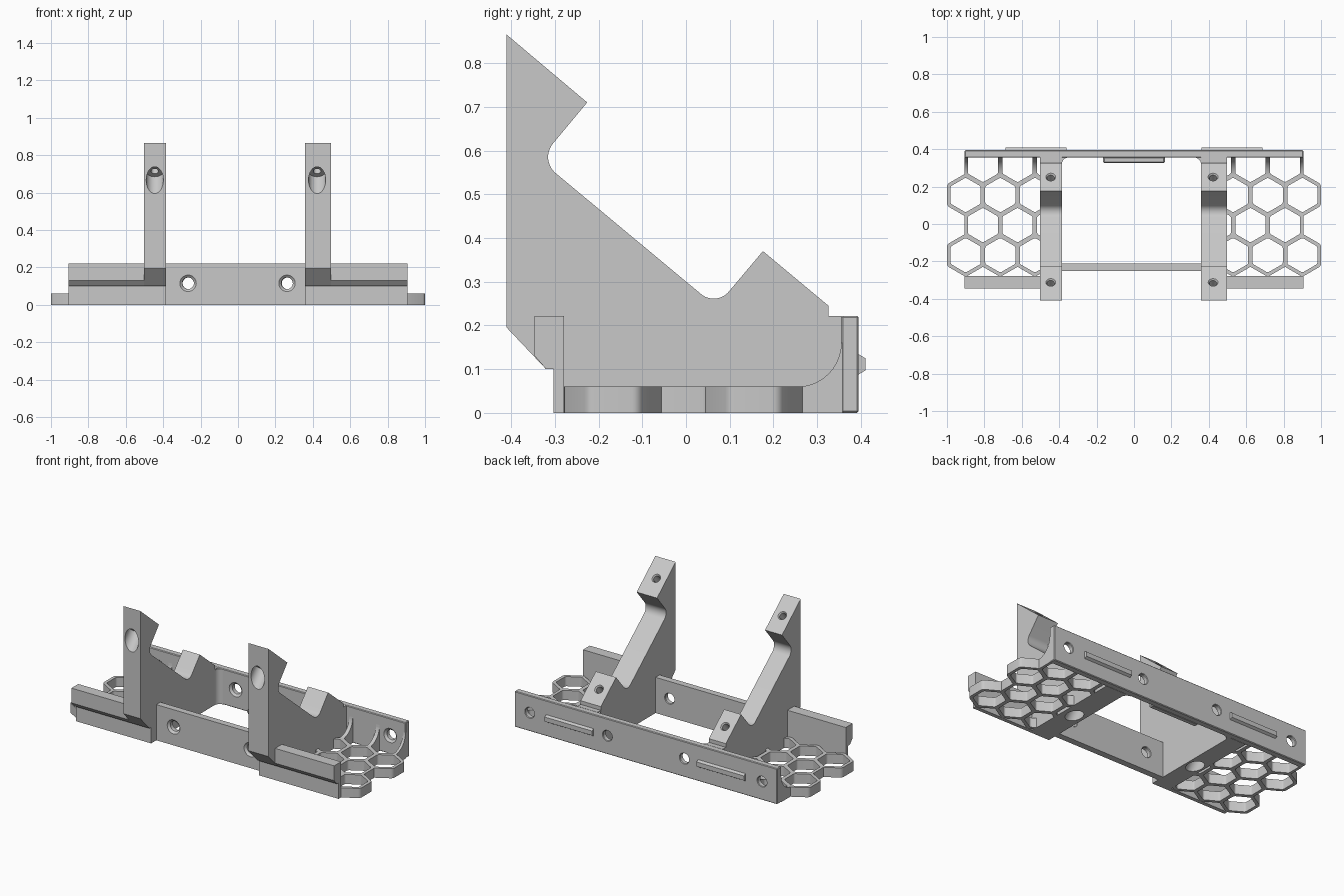
import bpy, bmesh, math
from mathutils import Vector

if "Cube" in bpy.data.objects:
    bpy.data.objects.remove(bpy.data.objects["Cube"])

grey = bpy.data.materials.new("grey_plastic")
grey.diffuse_color = (0.58, 0.58, 0.58, 1)
grey.use_nodes = True
grey.node_tree.nodes["Principled BSDF"].inputs["Base Color"].default_value = grey.diffuse_color


def finish(name, bm):
    bmesh.ops.recalc_face_normals(bm, faces=bm.faces)
    me = bpy.data.meshes.new(name)
    bm.to_mesh(me)
    bm.free()
    ob = bpy.data.objects.new(name, me)
    bpy.context.collection.objects.link(ob)
    me.materials.append(grey)
    return ob


def prism(name, pts, axis, a, b):
    """Extrude a profile: (y, z) along X or (x, y) along Z."""
    bm = bmesh.new()
    put = (lambda p, t: (t, p[0], p[1])) if axis == "X" else (lambda p, t: (p[0], p[1], t))
    low = [bm.verts.new(put(p, a)) for p in pts]
    top = [bm.verts.new(put(p, b)) for p in pts]
    bm.faces.new(low)
    bm.faces.new(top)
    for i in range(len(pts)):
        j = (i + 1) % len(pts)
        bm.faces.new((low[i], low[j], top[j], top[i]))
    return finish(name, bm)


def box(name, x0, x1, y0, y1, z0, z1, bevel=0.0):
    ob = prism(name, [(x0, y0), (x1, y0), (x1, y1), (x0, y1)], "Z", z0, z1)
    if bevel:
        m = ob.modifiers.new("bevel", "BEVEL")
        m.width, m.segments = bevel, 1
        apply(ob)
    return ob


def lathe(name, origin, direction, rings, n=32):
    """Round cutter: rings of (distance along direction, radius)."""
    q = Vector((0, 0, 1)).rotation_difference(Vector(direction))
    bm = bmesh.new()
    loops = [[bm.verts.new(Vector(origin) + q @ Vector((r * math.cos(k * math.tau / n),
              r * math.sin(k * math.tau / n), t))) for k in range(n)] for t, r in rings]
    for u, v in zip(loops, loops[1:]):
        for k in range(n):
            bm.faces.new((u[k], u[(k + 1) % n], v[(k + 1) % n], v[k]))
    bm.faces.new(loops[0])
    bm.faces.new(loops[-1])
    return finish(name, bm)


def apply(ob):
    bpy.context.view_layer.update()
    dg = bpy.context.evaluated_depsgraph_get()
    me = bpy.data.meshes.new_from_object(ob.evaluated_get(dg))
    ob.modifiers.clear()
    ob.data = me


def boolean(ob, others, op="DIFFERENCE"):
    for o in others:
        m = ob.modifiers.new("bool", "BOOLEAN")
        m.operation, m.solver, m.object = op, "EXACT", o
        apply(ob)
        bpy.data.objects.remove(o)


def rounded(corners, n=10):
    """Polygon from (u, v, radius) corners."""
    out = []
    for i, (u, v, r) in enumerate(corners):
        p = Vector((u, v))
        if not r:
            out.append(p)
            continue
        a = (Vector(corners[i - 1][:2]) - p).normalized()
        b = (Vector(corners[(i + 1) % len(corners)][:2]) - p).normalized()
        half = math.acos(max(-1, min(1, a.dot(b)))) / 2
        c = p + (a + b).normalized() * (r / math.sin(half))
        s, e = p + a * (r / math.tan(half)) - c, p + b * (r / math.tan(half)) - c
        out += [c + s.lerp(e, k / n).normalized() * r for k in range(n + 1)]
    return out


def hexagon(cx, cy, apothem, r):
    R = apothem / math.cos(math.pi / 6)
    return rounded([(cx + R * math.cos(math.radians(30 + 60 * k)),
                     cy + R * math.sin(math.radians(30 + 60 * k)), r) for k in range(6)], 4)


# Cradle arms with two angled screw holes each
N = Vector((0, 0.643, 0.766)).normalized()
arm = rounded([(-0.41, 0.865, 0), (-0.226, 0.71, 0), (-0.335, 0.579, 0.048),
               (0.069, 0.243, 0.045), (0.176, 0.37, 0), (0.326, 0.245, 0),
               (0.326, 0.222, 0), (0.357, 0.222, 0), (0.357, 0, 0), (-0.303, 0, 0),
               (-0.303, 0.1, 0), (-0.32, 0.1, 0), (-0.41, 0.195, 0)])
sides = {"left": (-1, -0.503, -0.386), "right": (1, 0.358, 0.498)}
for side, (s, x0, x1) in sides.items():
    ob = prism(side + "_cradle_arm", arm, "X", x0, x1)
    cx = -0.445 if s < 0 else 0.423
    upper = lathe("upper_screw_cut", (cx, -0.312, 0.783), N,
                  [(-0.4, 0.046), (-0.09, 0.046), (-0.09, 0.02), (-0.008, 0.02),
                   (0.004, 0.03), (0.05, 0.03)])
    lower = lathe("lower_screw_cut", (cx, 0.251, 0.3075), N,
                  [(-0.6, 0.046), (-0.1, 0.046), (-0.1, 0.02), (-0.008, 0.02),
                   (0.004, 0.03), (0.05, 0.03)])
    boolean(ob, [upper, lower])

    # Front lip with undercut
    lip = [(-0.346, 0.222), (-0.279, 0.222), (-0.279, 0), (-0.303, 0),
           (-0.303, 0.1), (-0.32, 0.1), (-0.346, 0.13)]
    inner = x0 + 0.005 if s < 0 else x1 - 0.005
    prism(side + "_front_lip", lip, "X", min(inner, s * 0.905), max(inner, s * 0.905))

    # Honeycomb shelf that sweeps up into the back plate
    sweep = [(0.255 + 0.1 * math.cos(a), 0.16 + 0.1 * math.sin(a))
             for a in [-math.pi / 2 * k / 10 for k in range(11)]]
    slab = [(-0.165, 0), (0.358, 0), (0.358, 0.16)] + sweep + [(-0.165, 0.06)]
    shelf = prism(side + "_honeycomb_shelf", slab, "X", min(s * 0.49, s * 0.905),
                  max(s * 0.49, s * 0.905))
    pads = [(0.9, 0.155), (0.8075, -0.006), (0.9, -0.167), (0.715, -0.167), (0.53, -0.167)]
    boolean(shelf, [prism("pad", hexagon(s * x, y, 0.1, 0.025), "Z", 0, 0.06)
                    for x, y in pads], "UNION")
    cells = [(x, y) for y in (0.155, -0.167) for x in (0.9, 0.715, 0.53)]
    cells += [(x, y) for y in (0.316, -0.006) for x in (0.8075, 0.6225, 0.4375)]
    boolean(shelf, [prism("cell", hexagon(s * x, y, 0.0805, 0.015), "Z", -0.1, 0.4)
                    for x, y in cells])

    # Rounded inner corner between arm and back plate
    xi, r = (x1 if s < 0 else x0), 0.035
    corner = [(xi + s * 0.004, 0.36), (xi + s * 0.004, 0.355 - r)]
    corner += [(xi - s * r * (1 - math.cos(a)), 0.355 - r + r * math.sin(a))
               for a in [math.pi / 2 * k / 8 for k in range(9)]]
    corner.append((xi - s * r, 0.36))
    prism(side + "_corner_fillet", corner, "Z", 0, 0.218)

    # Tapered locating rib on the back
    rib = [(0.39, 0.085), (0.41, 0.097), (0.41, 0.125), (0.39, 0.137)]
    c = s * 0.523
    prism(side + "_back_rib", rib, "X", c - 0.163, c + 0.163)


def wall_hole(x, y0, y1):
    """Through hole chamfered on both faces of a wall."""
    d = y1 - y0
    return lathe("wall_hole_cut", (x, y0, 0.115), (0, 1, 0),
                 [(-0.03, 0.044), (0, 0.044), (0.012, 0.031), (d - 0.004, 0.031),
                  (d, 0.034), (d + 0.03, 0.034)])


# Back plate with four holes
back = box("back_plate", -0.905, 0.905, 0.355, 0.395, 0, 0.222, 0.004)
boolean(back, [wall_hole(x, 0.355, 0.395) for x in (-0.8, -0.265, 0.265, 0.8)])

# Front wall with two holes
front = box("front_wall", -0.39, 0.362, -0.252, -0.212, 0, 0.222)
boolean(front, [wall_hole(x, -0.252, -0.212) for x in (-0.267, 0.262)])

# Small ledge at the foot of the back plate
box("back_ledge", -0.165, 0.165, 0.325, 0.36, 0, 0.03, 0.006)

bpy.ops.object.select_all(action="SELECT")
bpy.context.view_layer.objects.active = back
bpy.ops.object.shade_smooth_by_angle(angle=math.radians(30))
